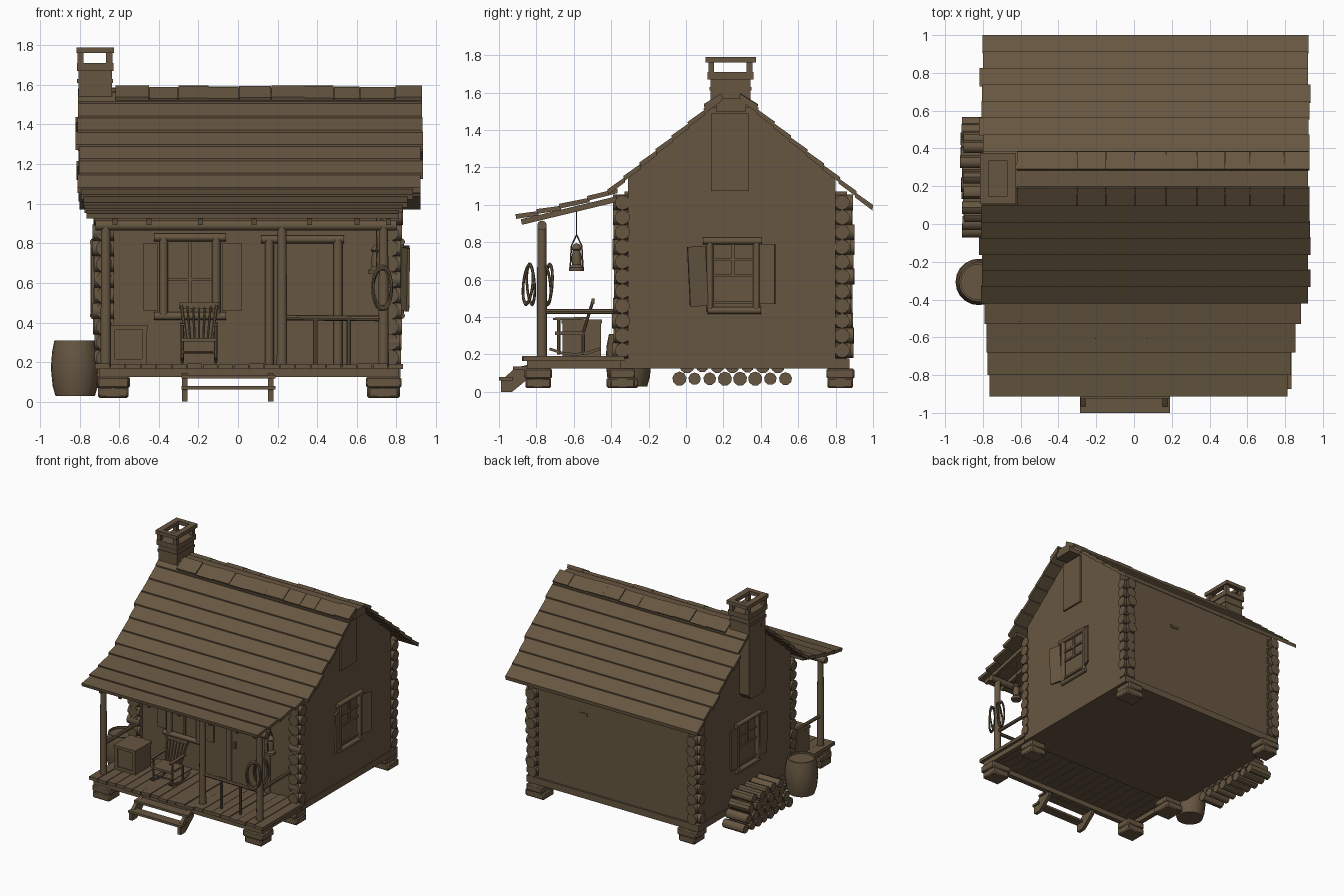
import bpy, bmesh, math, random
from mathutils import Vector, Matrix

random.seed(4)
wood = bpy.data.materials.new("weathered brown")
wood.diffuse_color = (0.135, 0.094, 0.053, 1)


def jit(a):
    return random.uniform(-a, a)


def finish(bm, name):
    bmesh.ops.recalc_face_normals(bm, faces=bm.faces)
    me = bpy.data.meshes.new(name)
    bm.to_mesh(me)
    bm.free()
    me.materials.append(wood)
    ob = bpy.data.objects.new(name, me)
    bpy.context.collection.objects.link(ob)
    return ob


def box(bm, x0, x1, y0, y1, z0, z1):
    m = Matrix.Translation(((x0 + x1) / 2, (y0 + y1) / 2, (z0 + z1) / 2))
    bmesh.ops.create_cube(bm, size=1, matrix=m @ Matrix.Diagonal((x1 - x0, y1 - y0, z1 - z0, 1)))


def beam(bm, p, q, w, h):
    """Rectangular bar from p to q, w wide and h high."""
    p, q = Vector(p), Vector(q)
    d = q - p
    m = Matrix.Translation((p + q) / 2) @ d.to_track_quat('X', 'Z').to_matrix().to_4x4()
    bmesh.ops.create_cube(bm, size=1, matrix=m @ Matrix.Diagonal((d.length, w, h, 1)))


def log(bm, p, q, r, r2=None, n=10):
    """Round bar from p to q."""
    p, q = Vector(p), Vector(q)
    d = q - p
    m = Matrix.Translation((p + q) / 2) @ d.to_track_quat('Z', 'Y').to_matrix().to_4x4()
    bmesh.ops.create_cone(bm, cap_ends=True, segments=n, radius1=r, radius2=r if r2 is None else r2,
                          depth=d.length, matrix=m)


def prism(bm, pts, x0, x1):
    """Outline in (y, z) extruded along x."""
    a = [bm.verts.new((x0, y, z)) for y, z in pts]
    b = [bm.verts.new((x1, y, z)) for y, z in pts]
    bm.faces.new(a)
    bm.faces.new(b)
    for i in range(len(pts)):
        j = (i + 1) % len(pts)
        bm.faces.new((a[i], a[j], b[j], b[i]))


def lathe(bm, prof, c, n=20):
    vs = [bm.verts.new((c[0] + r, c[1], z)) for r, z in prof]
    es = [bm.edges.new(e) for e in zip(vs, vs[1:])]
    bmesh.ops.spin(bm, geom=vs + es, cent=(c[0], c[1], 0), axis=(0, 0, 1), angle=math.tau, steps=n)
    bmesh.ops.remove_doubles(bm, verts=bm.verts, dist=0.0005)


WX0, WX1, WY0, WY1 = -0.72, 0.815, -0.33, 0.86

# House body with gables; front and back walls stand slightly proud between the corners
bm = bmesh.new()
prism(bm, [(-0.31, 0.15), (0.80, 0.15), (0.80, 1.145), (0.36, 1.52), (0.12, 1.52), (-0.31, 1.14)], WX0, WX1)
finish(bm, "side_walls_and_gables")
bm = bmesh.new()
box(bm, WX0 + 0.04, WX1 - 0.04, WY0, WY1, 0.15, 1.07)
finish(bm, "front_and_back_walls")
bm = bmesh.new()
box(bm, WX0 - 0.005, WX1 + 0.005, WY0 - 0.02, 0.875, 0.125, 0.178)
finish(bm, "floor_sill")

# Stacked log ends at the four corners
bm = bmesh.new()
for x, sx in ((WX0 + 0.045, -1), (WX1 - 0.045, 1)):
    for y, y_in, y_end in ((-0.34, -0.25, -0.385), (0.835, 0.75, 0.89)):
        for i in range(11):
            z = 0.222 + i * 0.079
            log(bm, (x, y_in, z), (x, y_end + jit(0.012), z), 0.042)
            log(bm, (x - sx * 0.05, y, z), (x + sx * (0.055 + jit(0.008)), y, z), 0.04)
finish(bm, "corner_logs")

# Foundation stones
bm = bmesh.new()
for x in (-0.63, 0.735):
    for y in (-0.79, -0.34, 0.825):
        for z in (0.02, 0.07):
            a, b = 0.08 + jit(0.01), 0.075 + jit(0.01)
            box(bm, x - a, x + a, y - b, y + b, z, z + 0.055)
bmesh.ops.bevel(bm, geom=bm.edges[:], offset=0.008, segments=1, affect='EDGES')
finish(bm, "foundation_stones")

# Porch floor and frame
bm = bmesh.new()
for i in range(20):
    x = -0.725 + i * 0.078
    box(bm, x + 0.002, x + 0.076, -0.87 + jit(0.008), WY0, 0.165, 0.19 + jit(0.003))
finish(bm, "porch_planks")
bm = bmesh.new()
box(bm, -0.70, 0.81, -0.85, -0.81, 0.125, 0.165)
for x in (-0.70, 0.77):
    box(bm, x, x + 0.04, -0.85, WY0, 0.125, 0.165)
finish(bm, "porch_frame")

# Steps
bm = bmesh.new()
for x in (-0.27, 0.165):
    prism(bm, [(-0.99, 0), (-0.93, 0), (-0.82, 0.09), (-0.82, 0.15), (-0.91, 0.13), (-0.99, 0.06)], x - 0.014, x + 0.014)
box(bm, -0.285, 0.19, -1.0, -0.925, 0.062, 0.08)
box(bm, -0.285, 0.19, -0.925, -0.85, 0.118, 0.136)
finish(bm, "steps")

# Porch posts, beam, rafters and railings
bm = bmesh.new()
for x in (-0.668, 0.222, 0.735):
    log(bm, (x, -0.77, 0.18), (x, -0.77, 0.9), 0.028, 0.024)
finish(bm, "porch_posts")
bm = bmesh.new()
log(bm, (-0.72, -0.77, 0.89), (0.80, -0.77, 0.89), 0.026)
for x in (-0.62, -0.45, -0.19, 0.08, 0.36, 0.6, 0.76):
    beam(bm, (x, -0.88, 0.908), (x, -0.31, 1.045), 0.025, 0.03)
finish(bm, "porch_beam_and_rafters")
bm = bmesh.new()
log(bm, (0.22, -0.77, 0.425), (0.735, -0.77, 0.42), 0.014, n=8)
for x in (0.39, 0.56):
    log(bm, (x, -0.77, 0.18), (x, -0.77, 0.42), 0.011, n=8)
for x in (-0.668, 0.735):
    log(bm, (x, -0.77, 0.43), (x, -0.31, 0.43), 0.014, n=8)
finish(bm, "porch_railing")


# Roof boards, each lapping the one below
def roof(name, ys, zs, ends, thick):
    bm = bmesh.new()
    for i in range(len(ys) - 1):
        y0, y1, z0, z1 = ys[i], ys[i + 1], zs[i], zs[i + 1]
        t, u = 0.1 * (y1 - y0), 0.1 * (z1 - z0)
        x0, x1 = ends[min(i, len(ends) - 1)]
        prism(bm, [(y0 - t, z0 - u - 0.008), (y1, z1 + 0.005), (y1 - t * 0.4, z1 - thick), (y0 - t, z0 - u - 0.012 - thick)],
              x0 + jit(0.012), x1 + jit(0.007))
    return finish(bm, name)


roof("front_roof", [0.18 - 0.0857 * i for i in range(8)], [1.583 - 0.0722 * i for i in range(8)],
     [(-0.815, 0.928)], 0.024)
roof("back_roof", [0.30 + 0.0875 * i for i in range(9)], [1.588 - 0.0742 * i for i in range(9)],
     [(-0.81, 0.928)], 0.024)
roof("porch_roof", [-0.38, -0.53, -0.68, -0.80, -0.912], [1.09, 1.042, 1.0, 0.972, 0.945],
     [(-0.80, 0.88), (-0.79, 0.855), (-0.785, 0.835), (-0.77, 0.815)], 0.02)

# Ridge board and ridge shingles
bm = bmesh.new()
box(bm, -0.78, 0.92, 0.16, 0.32, 1.50, 1.568)
x = -0.62
while x < 0.90:
    w = min(random.uniform(0.11, 0.18), 0.93 - x)
    for s in (-1, 1):
        k = jit(0.005)
        prism(bm, [(0.24 + s * 0.145, 1.535 + k), (0.24 + s * 0.05, 1.593 + k), (0.24 + s * 0.042, 1.57),
                   (0.24 + s * 0.135, 1.51)], x + 0.001, x + w - 0.001)
    x += w
finish(bm, "ridge_shingles")

# Chimney
bm = bmesh.new()
prism(bm, [(0.17, 1.01), (0.31, 1.01), (0.345, 1.05), (0.345, 1.68), (0.13, 1.68), (0.13, 1.05)], -0.805, -0.637)
box(bm, -0.812, -0.632, 0.125, 0.35, 1.61, 1.63)
box(bm, -0.812, -0.628, 0.115, 0.36, 1.67, 1.71)
for x in (-0.795, -0.65):
    for y in (0.135, 0.34):
        box(bm, x - 0.016, x + 0.016, y - 0.016, y + 0.016, 1.70, 1.765)
for x in (-0.815, -0.672):
    box(bm, x, x + 0.047, 0.105, 0.375, 1.76, 1.79)
for y in (0.105, 0.335):
    box(bm, -0.77, -0.67, y, y + 0.04, 1.76, 1.79)
finish(bm, "chimney")

# Loft door on the right gable
bm = bmesh.new()
box(bm, WX1, WX1 + 0.015, 0.135, 0.338, 1.075, 1.487)
finish(bm, "loft_door")

# Side windows with open shutters
for x, s, out, name in ((WX1, 1, 0.045, "right"), (WX0, -1, 0.015, "left")):
    bm = bmesh.new()
    log(bm, (x + s * 0.01, 0.09, 0.807), (x + s * 0.01, 0.405, 0.807), 0.018)
    log(bm, (x + s * 0.01, 0.115, 0.435), (x + s * 0.01, 0.40, 0.435), 0.018)
    for y in (0.128, 0.377):
        log(bm, (x + s * 0.007, y, 0.43), (x + s * 0.007, y, 0.8), 0.018)
    box(bm, x - 0.012, x + 0.012, 0.243, 0.26, 0.62, 0.79)
    for z in (0.47, 0.615, 0.70):
        box(bm, x - 0.012, x + 0.012, 0.14, 0.365, z, z + 0.016)
    beam(bm, (x + s * 0.015, 0.11, 0.62), (x + s * out, 0.015, 0.615), 0.014, 0.32)
    beam(bm, (x + s * 0.015, 0.395, 0.63), (x + s * out, 0.475, 0.63), 0.014, 0.32)
    finish(bm, name + "_window")

# Front window
bm = bmesh.new()
y = WY0 - 0.012
log(bm, (-0.425, y, 0.83), (-0.06, y, 0.83), 0.02)
log(bm, (-0.425, y, 0.432), (-0.06, y, 0.432), 0.02)
for x in (-0.375, -0.11):
    log(bm, (x, y, 0.43), (x, y, 0.83), 0.022)
box(bm, -0.25, -0.235, y, WY0, 0.45, 0.81)
box(bm, -0.36, -0.125, y, WY0, 0.61, 0.625)
box(bm, -0.48, -0.405, y - 0.003, WY0, 0.46, 0.80)
box(bm, -0.08, 0.02, y - 0.003, WY0, 0.46, 0.80)
finish(bm, "front_window")

# Front door
bm = bmesh.new()
log(bm, (0.115, y, 0.82), (0.535, y, 0.82), 0.02)
for x in (0.158, 0.505):
    log(bm, (x, y, 0.18), (x, y, 0.82), 0.024)
box(bm, 0.18, 0.484, WY0 - 0.008, WY0, 0.18, 0.81)
box(bm, 0.21, 0.225, WY0 - 0.03, WY0, 0.47, 0.52)
finish(bm, "front_door")

# Small vent on the back wall
bm = bmesh.new()
box(bm, 0.28, 0.35, WY1, WY1 + 0.008, 0.79, 0.81)
finish(bm, "back_vent")

# Barrel
bm = bmesh.new()
lathe(bm, [(0, 0.03), (0.1, 0.03), (0.114, 0.08), (0.123, 0.17), (0.117, 0.25), (0.105, 0.31), (0.094, 0.31),
           (0.094, 0.295), (0, 0.295)], (-0.822, -0.307))
finish(bm, "barrel")

# Firewood pile
bm = bmesh.new()
for k in range(4):
    for i in range(8 - k):
        yy, z = -0.035 + 0.081 * (i + k / 2), 0.07 + 0.066 * k
        log(bm, (-0.91 + jit(0.012), yy, z), (-0.72, yy, z), 0.036 + jit(0.003), n=9)
finish(bm, "firewood")

# Wooden chest on the porch
bm = bmesh.new()
box(bm, -0.635, -0.47, -0.65, -0.465, 0.19, 0.37)
box(bm, -0.65, -0.455, -0.665, -0.45, 0.365, 0.387)
for x in (-0.645, -0.485):
    box(bm, x, x + 0.025, -0.66, -0.455, 0.188, 0.37)
box(bm, -0.64, -0.465, -0.66, -0.455, 0.19, 0.215)
finish(bm, "chest")

# Rocking chair
bm = bmesh.new()
cx = -0.197
box(bm, cx - 0.09, cx + 0.09, -0.70, -0.54, 0.305, 0.322)
for s in (-1, 1):
    x = cx + s * 0.085
    arc = [(x, -0.595 + 0.135 * t, 0.2 + 0.03 * t * t) for t in (-1, -0.5, 0, 0.5, 1)]
    for p, q in zip(arc, arc[1:]):
        beam(bm, p, q, 0.014, 0.014)
    log(bm, (x, -0.68, 0.2), (x, -0.68, 0.39), 0.009, n=8)
    log(bm, (x, -0.55, 0.2), (x, -0.55, 0.32), 0.009, n=8)
    beam(bm, (x, -0.71, 0.39), (x, -0.52, 0.395), 0.024, 0.012)
for i in range(-3, 4):
    r = 0.009 if abs(i) == 3 else 0.006
    log(bm, (cx + i * 0.022, -0.55, 0.315), (cx + i * 0.03, -0.495, 0.495), r, n=8)
beam(bm, (cx - 0.1, -0.497, 0.485), (cx + 0.1, -0.497, 0.485), 0.014, 0.03)
log(bm, (cx - 0.085, -0.68, 0.25), (cx + 0.085, -0.68, 0.25), 0.007, n=8)
finish(bm, "rocking_chair")

# Hanging lantern
bm = bmesh.new()
lc = (0.70, -0.585)
lathe(bm, [(0, 0.645), (0.04, 0.645), (0.04, 0.665), (0.025, 0.68), (0.027, 0.72), (0.02, 0.755), (0.03, 0.765),
           (0.014, 0.79), (0, 0.795)], lc, 12)
for s in (-1, 1):
    log(bm, (lc[0], lc[1] + s * 0.034, 0.66), (lc[0], lc[1] + s * 0.028, 0.78), 0.004, n=6)
    log(bm, (lc[0], lc[1] + s * 0.028, 0.78), (lc[0], lc[1], 0.84), 0.004, n=6)
log(bm, (lc[0], lc[1], 0.84), (lc[0], lc[1], 0.98), 0.003, n=6)
finish(bm, "lantern")

# Rope coil hung over the right porch post
for y, tilt, yaw in ((-0.845, -6, 0.5), (-0.83, 4, 0.4), (-0.75, 6, 0.5), (-0.735, -4, 0.4)):
    bpy.ops.mesh.primitive_torus_add(major_radius=0.052, minor_radius=0.007, major_segments=24, minor_segments=6,
                                     location=(0.728, y, 0.575), rotation=(math.radians(90 + tilt), 0, yaw))
    ob = bpy.context.object
    ob.name = "rope_coil"
    ob.scale = (1.0, 2.0, 1.0)
    ob.data.materials.append(wood)

bpy.ops.object.select_all(action='SELECT')
bpy.ops.object.shade_smooth_by_angle(angle=math.radians(40))
